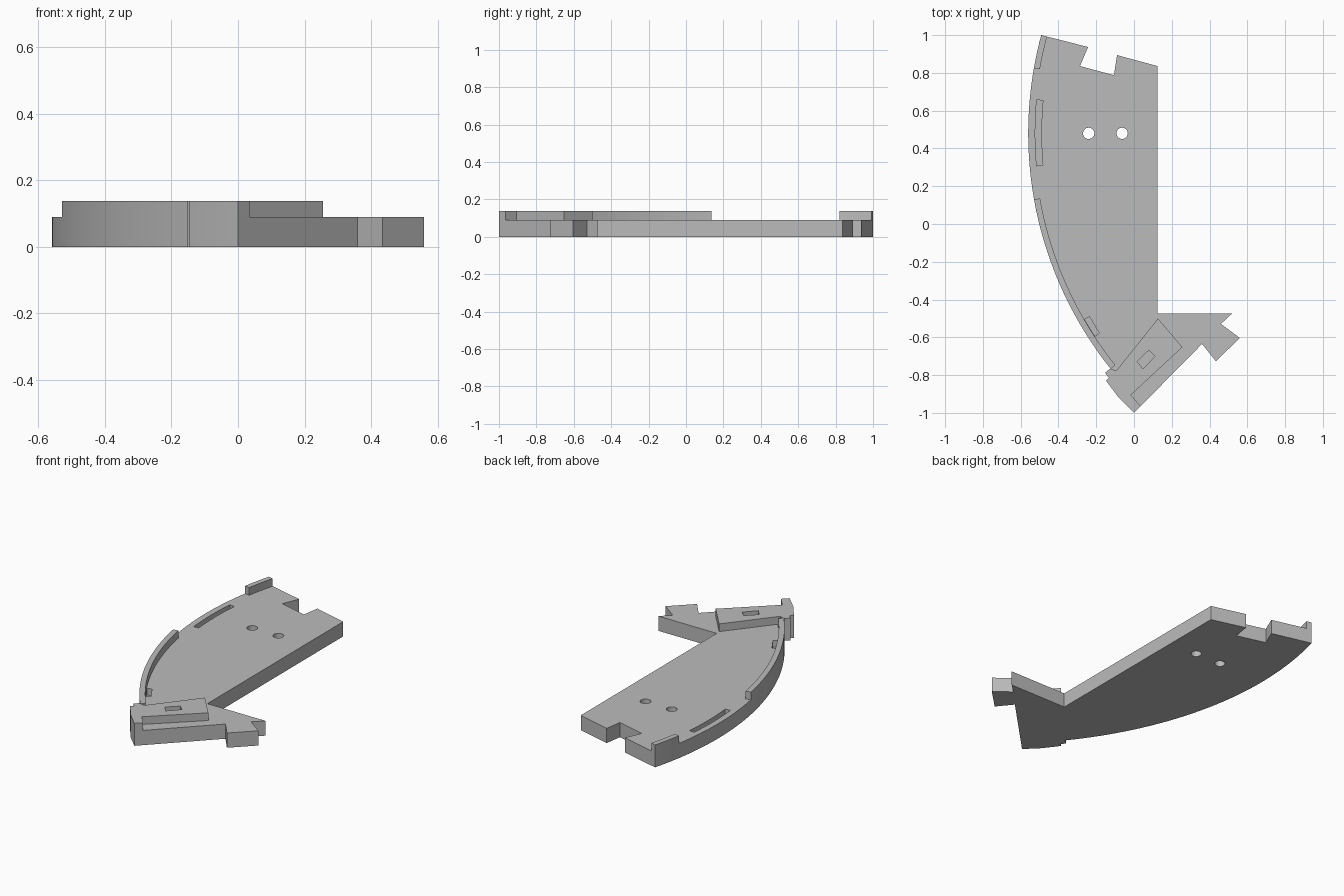
import bpy, bmesh
from math import asin, cos, sin

cube = bpy.data.objects.get("Cube")
if cube:
    bpy.data.objects.remove(cube, do_unlink=True)

BASE, TOP = 0.09, 0.137          # plate and rim heights
CX, CY, R, R_IN = 1.44, 0.48, 2.0, 1.968   # curved side

grey = bpy.data.materials.new("plain grey")
grey.use_nodes = True
colour = (0.5, 0.5, 0.5, 1)
grey.diffuse_color = colour
grey.node_tree.nodes["Principled BSDF"].inputs["Base Color"].default_value = colour


def arc(r, y0, y1, n):
    """Points on the curved side; y0 and y1 are heights along the outer radius."""
    a0, a1 = asin((y0 - CY) / R), asin((y1 - CY) / R)
    angles = [a0 + (a1 - a0) * i / n for i in range(n + 1)]
    return [(CX - r * cos(a), CY + r * sin(a)) for a in angles]


def band(outer, inner, y0, y1, n):
    return arc(outer, y0, y1, n) + arc(inner, y1, y0, n)


def prism(name, points, z0, z1):
    bm = bmesh.new()
    face = bm.faces.new([bm.verts.new((x, y, z0)) for x, y in points])
    top = bmesh.ops.extrude_face_region(bm, geom=[face])["geom"]
    bmesh.ops.translate(bm, vec=(0, 0, z1 - z0),
                        verts=[v for v in top if isinstance(v, bmesh.types.BMVert)])
    bmesh.ops.recalc_face_normals(bm, faces=bm.faces)
    mesh = bpy.data.meshes.new(name)
    bm.to_mesh(mesh)
    bm.free()
    mesh.materials.append(grey)
    obj = bpy.data.objects.new(name, mesh)
    bpy.context.collection.objects.link(obj)
    return obj


def cut(obj, points, z0, z1):
    cutter = prism("cutter", points, z0, z1)
    cutter.hide_render = True
    mod = obj.modifiers.new("cut", "BOOLEAN")
    mod.operation, mod.solver, mod.object = "DIFFERENCE", "EXACT", cutter
    bpy.context.view_layer.objects.active = obj
    bpy.ops.object.modifier_apply(modifier=mod.name)
    bpy.data.objects.remove(cutter, do_unlink=True)


def shade(obj):
    bpy.ops.object.select_all(action="DESELECT")
    obj.select_set(True)
    bpy.context.view_layer.objects.active = obj
    bpy.ops.object.shade_smooth_by_angle(angle=0.5)


# Notched front tip shared by the plate and the raised block
tip = [(0, -1), (-0.08, -0.92), (-0.148, -0.83), (-0.132, -0.815), (-0.153, -0.788)]

# Base plate with joint notches at the back and on the side arm
back_edge = [(-0.243, 0.937), (-0.286, 0.836), (-0.106, 0.788), (-0.09, 0.894), (0.125, 0.836)]
side_arm = [(0.125, -0.474), (0.519, -0.474), (0.46, -0.529), (0.56, -0.603),
            (0.434, -0.727), (0.36, -0.635)]
plate = prism("base_plate", arc(R, -0.767, 1.0, 48) + back_edge + side_arm + tip, 0, BASE)

# Round through holes
for x in (-0.24, -0.063):
    ring = [(x + 0.03 * cos(i * 0.19635), 0.48 + 0.03 * sin(i * 0.19635)) for i in range(32)]
    cut(plate, ring, -0.1, 0.2)

# Shallow slots beside the curved side
cut(plate, band(1.963, 1.93, 0.305, 0.66, 10), 0.05, 0.2)
cut(plate, band(1.966, 1.937, -0.612, -0.522, 3), 0.05, 0.2)

# Raised rims along the curved side
long_rim = prism("long_rim", band(R, R_IN, -0.767, 0.13, 28), BASE, TOP)
short_rim = prism("short_rim", band(R, R_IN, 0.825, 1.0, 6), BASE, TOP)

# Raised block at the front with its slot
block = prism("raised_block", [(-0.128, -0.767), (-0.092, -0.775), (0.127, -0.5), (0.256, -0.652),
                               (-0.016, -0.905), (0.035, -0.965)] + tip, BASE, TOP)
cut(block, [(0.016, -0.728), (0.079, -0.668), (0.111, -0.7), (0.048, -0.767)], 0.1, 0.2)

for part in (plate, long_rim, short_rim, block):
    shade(part)
